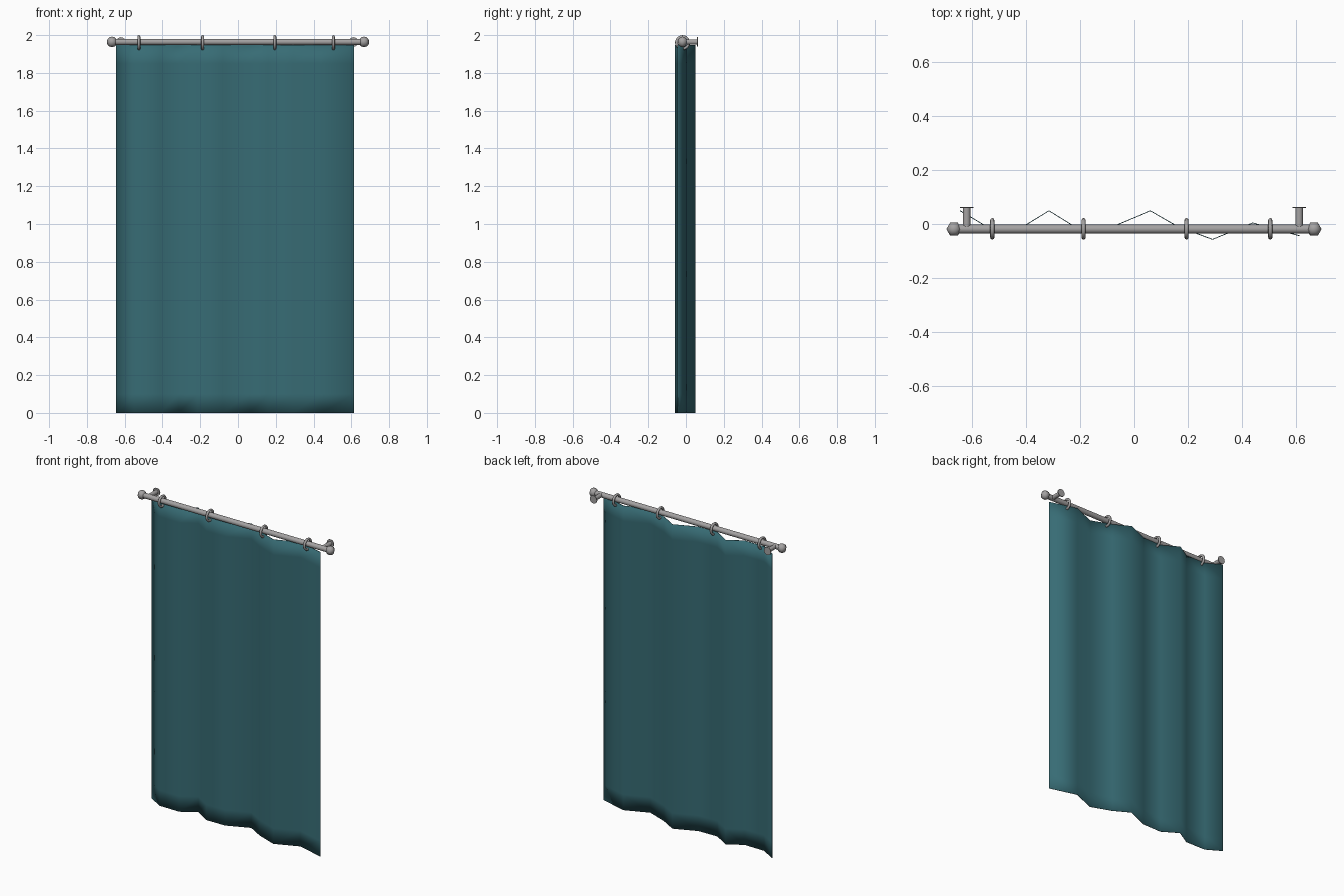
import bpy, math

if "Cube" in bpy.data.objects:
    bpy.data.objects.remove(bpy.data.objects["Cube"])

ROD_Y, ROD_Z = -0.019, 1.964


def material(name, color):
    mat = bpy.data.materials.new(name)
    mat.diffuse_color = (*color, 1)
    mat.use_nodes = True
    mat.node_tree.nodes["Principled BSDF"].inputs["Base Color"].default_value = mat.diffuse_color
    return mat


teal = material("teal_cloth", (0.038, 0.148, 0.175))
metal = material("grey_metal", (0.37, 0.36, 0.36))


def finish(name, angle=40):
    ob = bpy.context.object
    ob.name = name
    ob.data.materials.append(metal)
    bpy.ops.object.shade_smooth_by_angle(angle=math.radians(angle))


def cylinder(name, loc, radius, depth, axis, verts=16):
    rot = (0, math.pi / 2, 0) if axis == 'X' else (math.pi / 2, 0, 0)
    bpy.ops.mesh.primitive_cylinder_add(vertices=verts, radius=radius, depth=depth,
                                        location=loc, rotation=rot)
    finish(name)


# Curtain: wavy plan profile carried through a few heights, with thin cloth thickness
wave = [(-.644, .049), (-.55, -.007), (-.41, -.009), (-.315, .049), (-.215, -.013), (-.082, -.011),
        (.061, .049), (.16, -.008), (.291, -.057), (.44, .004), (.615, -.044)]
heights = [0, .1, .7, 1.3, 1.85, 1.948]
n = len(wave)
verts = [(x, y, z) for z in heights for x, y in wave]
faces = [(r * n + i, r * n + i + 1, (r + 1) * n + i + 1, (r + 1) * n + i)
         for r in range(len(heights) - 1) for i in range(n - 1)]
mesh = bpy.data.meshes.new("curtain")
mesh.from_pydata(verts, [], faces)
curtain = bpy.data.objects.new("curtain", mesh)
bpy.context.collection.objects.link(curtain)
solid = curtain.modifiers.new("cloth_thickness", 'SOLIDIFY')
solid.thickness = 0.003
solid.offset = 0
mesh.polygons.foreach_set("use_smooth", [True] * len(mesh.polygons))
mesh.materials.append(teal)

# Rod
cylinder("rod", (0, ROD_Y, ROD_Z), 0.0165, 1.31, 'X')

# Finials and wall brackets at both ends
for side, s in (("left", -1), ("right", 1)):
    bpy.ops.mesh.primitive_uv_sphere_add(segments=6, ring_count=6, radius=0.028,
                                         location=(s * 0.667, ROD_Y, ROD_Z),
                                         rotation=(0, 0, math.pi / 2))
    finish("finial_" + side, 65)
    bx = 0.612 if s > 0 else -0.62
    cylinder("bracket_arm_" + side, (bx, 0.021, ROD_Z), 0.014, 0.08, 'Y', 12)
    cylinder("bracket_plate_" + side, (bx, 0.061, ROD_Z), 0.025, 0.005, 'Y', 16)

# Curtain rings
for i, x in enumerate((-.525, -.187, .195, .505)):
    bpy.ops.mesh.primitive_torus_add(major_segments=20, minor_segments=8,
                                     major_radius=0.032, minor_radius=0.0078,
                                     location=(x, ROD_Y + .001, 1.96), rotation=(0, math.pi / 2, 0))
    finish(f"ring_{i + 1}", 60)
